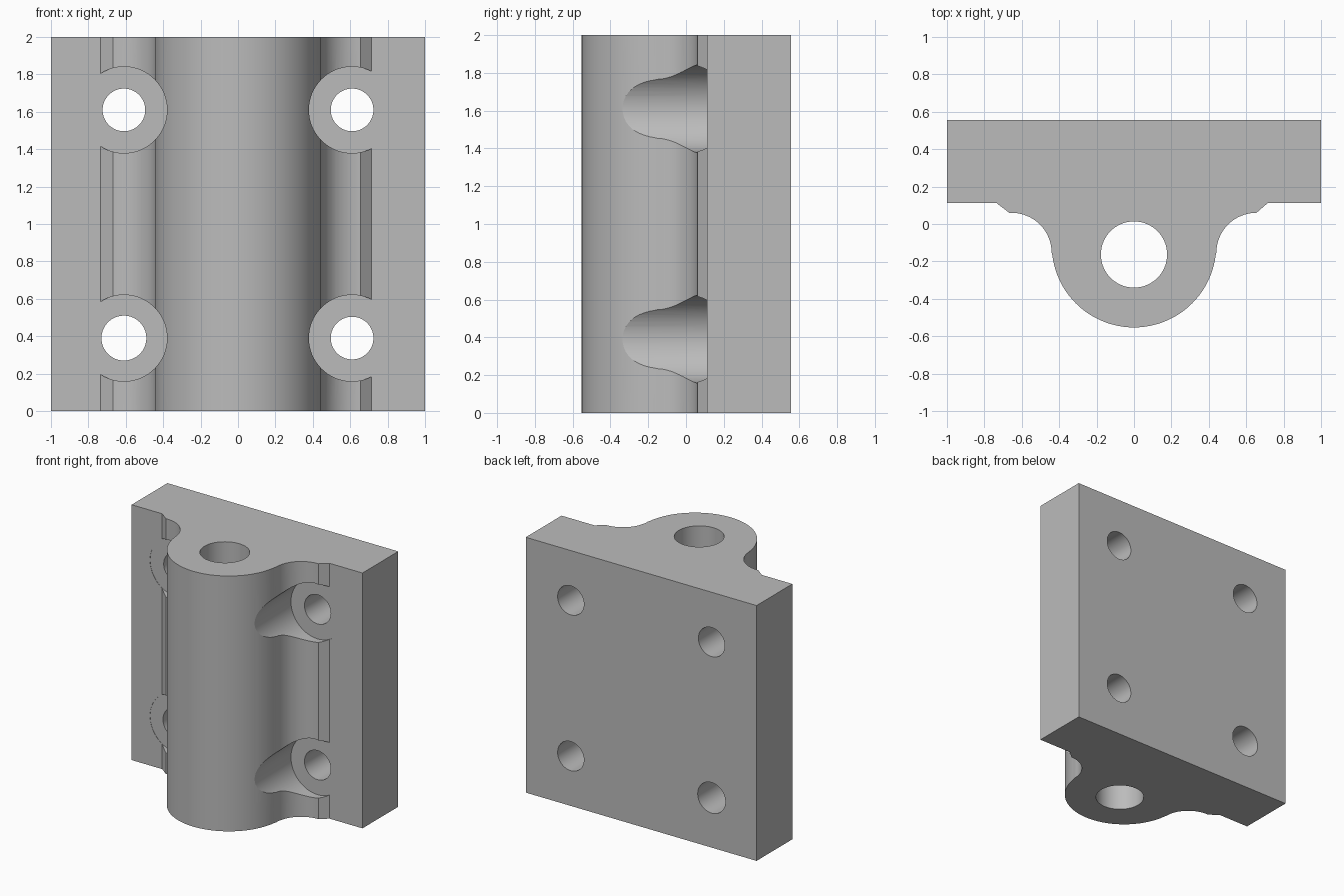
import bpy, bmesh, math
from mathutils import Matrix

cube = bpy.data.objects.get("Cube")
if cube:
    bpy.data.objects.remove(cube, do_unlink=True)

HEIGHT = 2.0
BACK, FACE, STEP = 0.555, 0.112, 0.06   # plate back, plate front, raised pad
BOSS_Y, BOSS_R = -0.113, 0.44
FILLET_X, FILLET_R = 0.655, 0.215
BORE_Y, BORE_R = -0.163, 0.177

grey = bpy.data.materials.new("plain grey")
grey.use_nodes = True
grey.diffuse_color = (0.5, 0.5, 0.5, 1)
grey.node_tree.nodes["Principled BSDF"].inputs["Base Color"].default_value = (0.5, 0.5, 0.5, 1)


def arc(cx, cy, r, start, end, n):
    """Points along an arc, angles in degrees."""
    angles = [math.radians(start + (end - start) * i / n) for i in range(n + 1)]
    return [(cx + r * math.cos(a), cy + r * math.sin(a)) for a in angles]


def make_object(name, bm):
    bmesh.ops.recalc_face_normals(bm, faces=bm.faces)
    mesh = bpy.data.meshes.new(name)
    bm.to_mesh(mesh)
    bm.free()
    mesh.materials.append(grey)
    obj = bpy.data.objects.new(name, mesh)
    bpy.context.collection.objects.link(obj)
    return obj


def cut_cylinder(body, name, centre, r, length, along_y=True):
    """Subtract a cylinder from the body, then drop the cutter."""
    bm = bmesh.new()
    turn = Matrix.Rotation(math.pi / 2, 4, 'X') if along_y else Matrix()
    bmesh.ops.create_cone(bm, cap_ends=True, segments=64, radius1=r, radius2=r,
                          depth=length, matrix=Matrix.Translation(centre) @ turn)
    cutter = make_object(name, bm)
    cutter.hide_render = True
    mod = body.modifiers.new(name, 'BOOLEAN')
    mod.operation, mod.solver, mod.object = 'DIFFERENCE', 'EXACT', cutter
    bpy.context.view_layer.objects.active = body
    bpy.ops.object.modifier_apply(modifier=name)
    bpy.data.objects.remove(cutter, do_unlink=True)


# Body: flat plate, chamfered pads, fillets and round boss in one extruded profile
profile = [(-1, BACK), (-1, FACE), (-0.735, FACE), (-0.667, STEP)]
profile += arc(-FILLET_X, STEP - FILLET_R, FILLET_R, 90, 0, 16)
profile += arc(0, BOSS_Y, BOSS_R, 187, 353, 48)
profile += arc(FILLET_X, STEP - FILLET_R, FILLET_R, 180, 90, 16)
profile += [(0.715, FACE), (1, FACE), (1, BACK)]

bm = bmesh.new()
base = bm.faces.new([bm.verts.new((x, y, 0)) for x, y in profile])
top = bmesh.ops.extrude_face_region(bm, geom=[base])["geom"]
bmesh.ops.translate(bm, vec=(0, 0, HEIGHT),
                    verts=[v for v in top if isinstance(v, bmesh.types.BMVert)])
body = make_object("hinge_block", bm)

# Pin bore through the boss
cut_cylinder(body, "pin_bore", (0, BORE_Y, HEIGHT / 2), BORE_R, HEIGHT + 0.4, False)

# Four screw holes with flat-bottomed recesses level with the plate face
for x in (-0.61, 0.61):
    for z in (0.39, 1.61):
        floor = FACE + 0.002
        cut_cylinder(body, "screw_recess", (x, floor - 0.5, z), 0.231, 1.0)
        r = 0.12 if x < 0 and z < 1 else 0.114
        cut_cylinder(body, "screw_hole", (x, 0.3, z), r, 1.0)

bpy.ops.object.select_all(action='DESELECT')
body.select_set(True)
bpy.context.view_layer.objects.active = body
bpy.ops.object.shade_smooth_by_angle(angle=math.radians(25))
